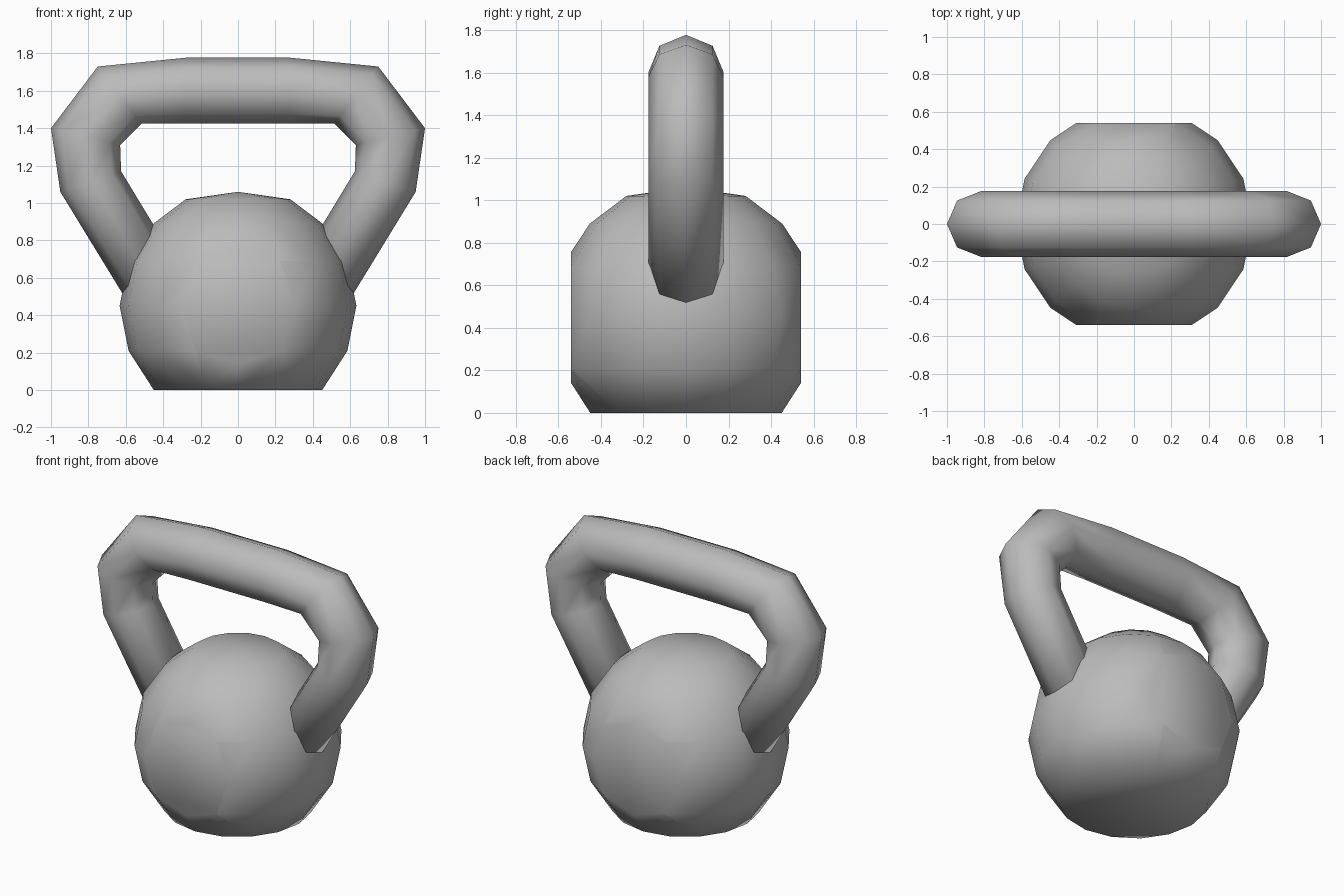
import bpy, bmesh
from math import cos, sin, pi
from mathutils import Vector

cube = bpy.data.objects.get("Cube")
if cube:
    bpy.data.objects.remove(cube)

# Single cast-iron grey
iron = bpy.data.materials.new("iron_grey")
iron.use_nodes = True
grey = (0.5, 0.5, 0.5, 1)
iron.diffuse_color = grey
iron.node_tree.nodes["Principled BSDF"].inputs["Base Color"].default_value = grey


def finish(bm, name):
    bmesh.ops.recalc_face_normals(bm, faces=bm.faces[:])
    for f in bm.faces:
        f.smooth = True
    mesh = bpy.data.meshes.new(name)
    bm.to_mesh(mesh)
    bm.free()
    mesh.materials.append(iron)
    obj = bpy.data.objects.new(name, mesh)
    bpy.context.collection.objects.link(obj)


def loft(bm, rings):
    """Skin a list of equal point rings and close both ends."""
    rows = [[bm.verts.new(p) for p in ring] for ring in rings]
    n = len(rows[0])
    for a, b in zip(rows, rows[1:]):
        for k in range(n):
            bm.faces.new((a[k], a[(k + 1) % n], b[(k + 1) % n], b[k]))
    bm.faces.new(rows[0])
    return rows[-1]


# Ball weight: turned profile with a flat base, front and back
SIDES = 16
profile = [(0.45, 0), (0.585, 0.21), (0.633, 0.45), (0.585, 0.69),
           (0.452, 0.89), (0.28, 1.02)]
bm = bmesh.new()
top = loft(bm, [[(r * cos(2 * pi * k / SIDES), r * sin(2 * pi * k / SIDES), z)
                 for k in range(SIDES)] for r, z in profile])
pole = bm.verts.new((0, 0, 1.06))
for k in range(SIDES):
    bm.faces.new((top[k], top[(k + 1) % SIDES], pole))
for side in (-1, 1):
    cut = bmesh.ops.bisect_plane(
        bm, geom=bm.verts[:] + bm.edges[:] + bm.faces[:],
        plane_co=(0, side * 0.54, 0), plane_no=(0, side, 0), clear_outer=True)
    rim = [e for e in cut["geom_cut"] if isinstance(e, bmesh.types.BMEdge)]
    bmesh.ops.contextual_create(bm, geom=rim)
finish(bm, "ball_weight")

# Handle: eight-sided tube through outer and inner outline points
GRIP = 0.177
half = [((0.565, 0.43), (0.28, 0.60)),
        ((0.95, 1.06), (0.625, 1.17)),
        ((1.0, 1.40), (0.63, 1.31)),
        ((0.75, 1.73), (0.515, 1.425)),
        ((0.28, 1.777), (0.28, 1.425))]
pairs = half + [((-o[0], o[1]), (-i[0], i[1])) for o, i in reversed(half)]
rings = []
for outer, inner in pairs:
    o, i = Vector((outer[0], 0, outer[1])), Vector((inner[0], 0, inner[1]))
    mid, arm = (o + i) / 2, (o - i) / 2
    rings.append([mid + arm * cos(k * pi / 4) + Vector((0, GRIP * sin(k * pi / 4), 0))
                  for k in range(8)])
bm = bmesh.new()
bm.faces.new(loft(bm, rings))
finish(bm, "handle")
